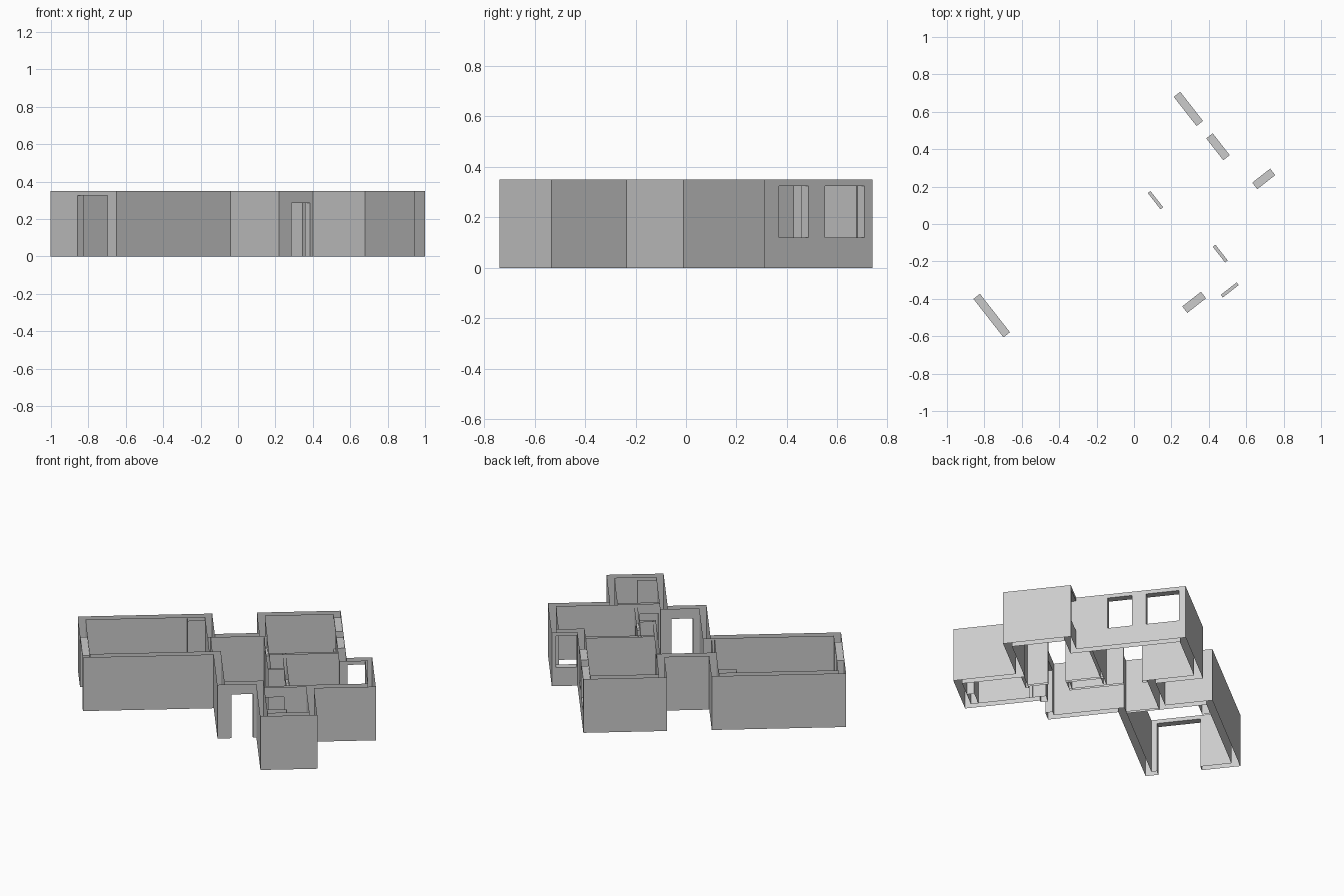
import bpy, bmesh, math
from mathutils import Matrix

cube = bpy.data.objects.get("Cube")
if cube:
    bpy.data.objects.remove(cube, do_unlink=True)

H = 0.35          # wall height
T = 0.044         # outer wall thickness
DOOR = 0.285      # inner and front door height
TOP = 0.325       # window and garage opening height
SILL = 0.12
PLAN = Matrix.Rotation(math.radians(38), 4, 'Z')   # house is turned on its site

mat = bpy.data.materials.new("plain_wall_grey")
mat.use_nodes = True
grey = (0.6, 0.6, 0.6, 1)
mat.diffuse_color = grey
mat.node_tree.nodes["Principled BSDF"].inputs["Base Color"].default_value = grey


def finish(name, bm):
    bmesh.ops.remove_doubles(bm, verts=bm.verts, dist=0.0005)
    bmesh.ops.recalc_face_normals(bm, faces=bm.faces)
    bm.transform(PLAN)
    me = bpy.data.meshes.new(name)
    bm.to_mesh(me)
    bm.free()
    me.materials.append(mat)
    ob = bpy.data.objects.new(name, me)
    bpy.context.scene.collection.objects.link(ob)
    return ob


def wall(bm, axis, sides, openings=(), ends=False):
    """Two upright faces along an axis; sides = [(offset, start, end)] * 2."""
    def pt(s, c, z):
        return bm.verts.new((s, c, z) if axis == 0 else (c, s, z))

    def quad(*pts):
        bm.faces.new([pt(*p) for p in pts])

    def upright(c, a, b, z0, z1):
        quad((a, c, z0), (b, c, z0), (b, c, z1), (a, c, z1))

    for c, a, b in sides:
        a, b = min(a, b), max(a, b)
        for s0, s1, z0, z1 in sorted(openings):
            upright(c, a, s0, 0, H)
            if z0 > 0:
                upright(c, s0, s1, 0, z0)
            upright(c, s0, s1, z1, H)
            a = s1
        upright(c, a, b, 0, H)
    c, d = sides[0][0], sides[1][0]
    # reveals, sills and lintels of each opening
    for s0, s1, z0, z1 in openings:
        for s in (s0, s1):
            quad((s, c, z0), (s, d, z0), (s, d, z1), (s, c, z1))
        for z in (z0, z1):
            if z > 0:
                quad((s0, c, z), (s1, c, z), (s1, d, z), (s0, d, z))
    if ends:
        for s in sides[0][1:]:
            quad((s, c, 0), (s, d, 0), (s, d, H), (s, c, H))


# Outer walls: one counter-clockwise outline, offset inwards
outline = [(-.923, -.126), (-.15, -.126), (-.15, -.55), (.08, -.55),
           (.08, -1.002), (.416, -1.002), (.416, -.624), (.782, -.624),
           (.782, -.215), (.63, -.215), (.63, .445), (.136, .445),
           (.136, .16), (-.129, .16), (-.129, .445), (-.923, .445)]
n = len(outline)


def inward(i):
    """Unit inward normal of the outline edge starting at corner i."""
    (x0, y0), (x1, y1) = outline[i % n], outline[(i + 1) % n]
    length = math.hypot(x1 - x0, y1 - y0)
    return (y0 - y1) / length, (x1 - x0) / length


inner = []
for i, (x, y) in enumerate(outline):
    a, b = inward(i - 1), inward(i)
    inner.append((x + T * (a[0] + b[0]), y + T * (a[1] + b[1])))

outer_openings = {
    2: [(-.068, .059, 0, DOOR)],                               # front door
    8: [(.634, .756, SILL, TOP)],                              # side window
    9: [(-.025, .123, SILL, TOP), (.207, .405, SILL, TOP)],    # bedroom windows
    15: [(-.048, .213, 0, TOP)],                               # garage opening
}
bm = bmesh.new()
for i in range(n):
    j = (i + 1) % n
    axis = 0 if abs(outline[i][1] - outline[j][1]) < 1e-6 else 1
    sides = [(loop[i][1 - axis], loop[i][axis], loop[j][axis])
             for loop in (outline, inner)]
    wall(bm, axis, sides, outer_openings.get(i, ()))
finish("outer_walls", bm)


# Thin partitions: name, axis, two face offsets, start, end, openings
partitions = [
    ("bedroom_side_partition", 1, .160, .178, -.354, .116, [(-.025, .085, 0, DOOR)]),
    ("bedroom_front_partition", 0, -.145, -.127, .178, .586, []),
    ("closet_partition", 0, -.354, -.336, .160, .257, []),
    ("living_room_partition", 1, .257, .275, -.584, -.127, [(-.462, -.355, 0, DOOR)]),
    ("front_room_partition", 0, -.602, -.584, .124, .372, [(.132, .240, 0, DOOR)]),
    ("garage_partition", 1, -.173, -.155, -.082, .116, []),
    ("garage_corner_pier", 0, .352, .401, -.28, -.173, []),
    ("front_room_corner_pier", 0, -.958, -.913, .124, .24, []),
]
for name, axis, c, d, a, b, openings in partitions:
    bm = bmesh.new()
    wall(bm, axis, [(c, a, b), (d, a, b)], openings, ends=True)
    finish(name, bm)
